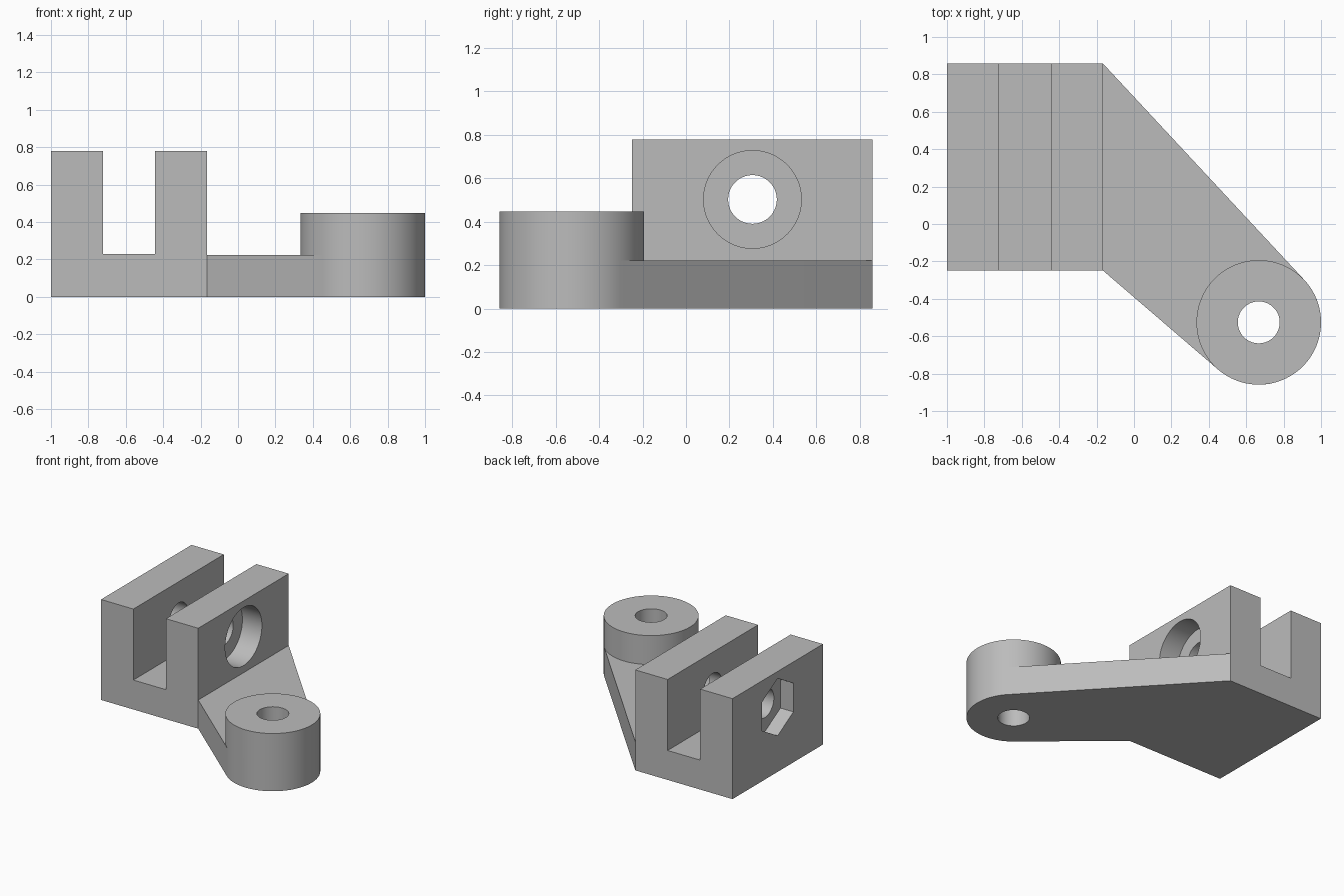
import bpy, bmesh
from math import pi, cos, sin, acos, atan2, hypot
from mathutils import Matrix

cube = bpy.data.objects.get("Cube")
if cube:
    bpy.data.objects.remove(cube)

grey = bpy.data.materials.new("plain_grey")
grey.use_nodes = True
GREY = (0.5, 0.5, 0.5, 1)
grey.diffuse_color = GREY
grey.node_tree.nodes["Principled BSDF"].inputs["Base Color"].default_value = GREY

# Main dimensions
LEFT, RIGHT, FRONT, BACK = -1.0, -0.167, -0.248, 0.859
WALL, TOP, FLOOR = 0.277, 0.778, 0.228
ARM_H, BOSS_H, BOSS_R, HOLE_R = 0.222, 0.447, 0.333, 0.112
BOSS_X, BOSS_Y = 0.667, -0.526
PIN_Y, PIN_Z = 0.306, 0.502


def add_object(name, bm):
    bmesh.ops.recalc_face_normals(bm, faces=bm.faces)
    mesh = bpy.data.meshes.new(name)
    bm.to_mesh(mesh)
    bm.free()
    mesh.materials.append(grey)
    obj = bpy.data.objects.new(name, mesh)
    bpy.context.collection.objects.link(obj)
    return obj


def prism(name, points, offset):
    """Extrude a closed outline of 3D points along an offset vector."""
    bm = bmesh.new()
    face = bm.faces.new([bm.verts.new(p) for p in points])
    result = bmesh.ops.extrude_face_region(bm, geom=[face], use_keep_orig=True)
    moved = [v for v in result["geom"] if isinstance(v, bmesh.types.BMVert)]
    bmesh.ops.translate(bm, verts=moved, vec=offset)
    return add_object(name, bm)


def rod(name, center, radius, length, axis="Z", sides=96):
    """Regular prism centred on a point, along X or Z."""
    turn = Matrix.Rotation(pi / 2, 4, "Y") if axis == "X" else Matrix.Identity(4)
    bm = bmesh.new()
    bmesh.ops.create_cone(bm, cap_ends=True, segments=sides, radius1=radius,
                          radius2=radius, depth=length,
                          matrix=Matrix.Translation(center) @ turn)
    return add_object(name, bm)


def cut(target, cutters):
    bpy.context.view_layer.objects.active = target
    for cutter in cutters:
        cutter.hide_render = True
        mod = target.modifiers.new("cut", "BOOLEAN")
        mod.operation, mod.solver, mod.object = "DIFFERENCE", "EXACT", cutter
        bpy.ops.object.modifier_apply(modifier=mod.name)


def smooth(obj):
    bpy.ops.object.select_all(action="DESELECT")
    obj.select_set(True)
    bpy.context.view_layer.objects.active = obj
    bpy.ops.object.shade_smooth_by_angle(angle=pi / 6)


# Slotted clevis block
u_profile = [(LEFT, 0), (RIGHT, 0), (RIGHT, TOP), (RIGHT - WALL, TOP),
             (RIGHT - WALL, FLOOR), (LEFT + WALL, FLOOR), (LEFT + WALL, TOP), (LEFT, TOP)]
clevis = prism("clevis_block", [(x, FRONT, z) for x, z in u_profile], (0, BACK - FRONT, 0))

# Pin hole, round counterbore on the arm side, hexagonal nut pocket on the other
pin = rod("pin_cutter", ((LEFT + RIGHT) / 2, PIN_Y, PIN_Z), HOLE_R, 1.2, "X")
bore = rod("counterbore_cutter", (RIGHT, PIN_Y, PIN_Z), 0.225, 2 * 0.167, "X")
nut = rod("nut_pocket_cutter", (LEFT, PIN_Y, PIN_Z), 0.222, 2 * 0.111, "X", 6)
# Put two corners of the hexagon at top and bottom
zs = [v.co.z for v in nut.data.vertices]
if max(zs) - PIN_Z < 0.21:
    to_center = Matrix.Translation((LEFT, PIN_Y, PIN_Z))
    nut.data.transform(to_center @ Matrix.Rotation(pi / 6, 4, "X") @ to_center.inverted())
cut(clevis, [pin, bore, nut])


# Flat arm, tangent to the round end
def tangent_angle(x, y, side):
    dx, dy = x - BOSS_X, y - BOSS_Y
    return atan2(dy, dx) + side * acos(BOSS_R / hypot(dx, dy))


start = tangent_angle(RIGHT, FRONT, 1) - 2 * pi
end = tangent_angle(RIGHT, BACK, -1)
STEPS = 48
angles = [start + (end - start) * i / STEPS for i in range(STEPS + 1)]
outline = [(RIGHT, FRONT, 0)]
outline += [(BOSS_X + BOSS_R * cos(a), BOSS_Y + BOSS_R * sin(a), 0) for a in angles]
outline.append((RIGHT, BACK, 0))
arm = prism("arm_plate", outline, (0, 0, ARM_H))

# Raised round boss on the arm end
boss = rod("round_boss", (BOSS_X, BOSS_Y, (ARM_H + BOSS_H) / 2), BOSS_R, BOSS_H - ARM_H)

# Vertical hole through boss and arm
hole = rod("boss_hole_cutter", (BOSS_X, BOSS_Y, BOSS_H / 2), HOLE_R, 1)
cut(arm, [hole])
cut(boss, [hole])

for helper in (pin, bore, nut, hole):
    bpy.data.objects.remove(helper)
for part in (clevis, arm, boss):
    smooth(part)
